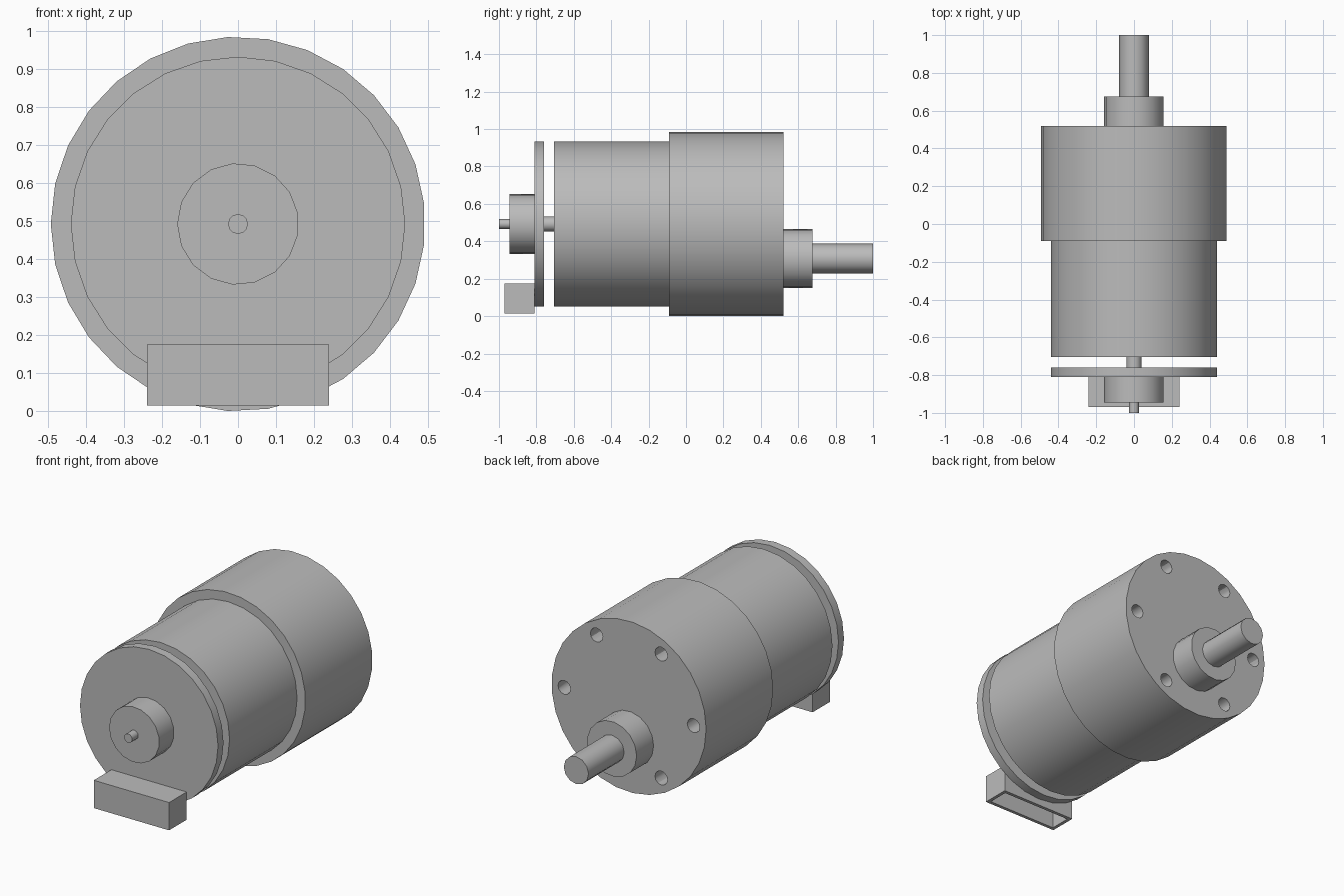
import bpy, bmesh
from math import cos, sin, pi, radians

cube = bpy.data.objects.get("Cube")
if cube:
    bpy.data.objects.remove(cube, do_unlink=True)

AXIS_Z = 0.4925     # motor axis height
OUTPUT_Z = 0.308    # offset output axis height

metal = bpy.data.materials.new("plain grey")
metal.use_nodes = True
GREY = (0.5, 0.5, 0.5, 1)
metal.diffuse_color = GREY
metal.node_tree.nodes["Principled BSDF"].inputs["Base Color"].default_value = GREY


def finish(name, bm):
    bmesh.ops.recalc_face_normals(bm, faces=bm.faces)
    mesh = bpy.data.meshes.new(name)
    bm.to_mesh(mesh)
    bm.free()
    mesh.materials.append(metal)
    obj = bpy.data.objects.new(name, mesh)
    bpy.context.collection.objects.link(obj)
    return obj


def smooth(obj):
    bpy.ops.object.select_all(action='DESELECT')
    obj.select_set(True)
    bpy.context.view_layer.objects.active = obj
    bpy.ops.object.shade_smooth_by_angle(angle=radians(35))


def add_cylinder(bm, radius, y0, y1, sides, x=0, z=AXIS_Z):
    """Closed cylinder along y with its first corner on the -x side."""
    angles = [pi + 2 * pi * k / sides for k in range(sides)]
    ring = [bm.verts.new((x + radius * cos(a), y0, z + radius * sin(a))) for a in angles]
    cap = bm.faces.new(ring)
    side = bmesh.ops.extrude_face_region(bm, geom=[cap], use_keep_orig=True)
    moved = [v for v in side["geom"] if isinstance(v, bmesh.types.BMVert)]
    bmesh.ops.translate(bm, verts=moved, vec=(0, y1 - y0, 0))


def cylinder(name, *args, **kwargs):
    bm = bmesh.new()
    add_cylinder(bm, *args, **kwargs)
    obj = finish(name, bm)
    smooth(obj)
    return obj


# Body, encoder and shafts
cylinder("motor_can", 0.44, -0.705, -0.09, 28)
cylinder("encoder_board", 0.44, -0.81, -0.76, 28)
cylinder("rear_shaft", 0.04, -0.76, -0.705, 12)
cylinder("encoder_magnet", 0.16, -0.945, -0.81, 17)
cylinder("rear_shaft_tip", 0.026, -1.0, -0.945, 12)
cylinder("output_boss", 0.158, 0.52, 0.675, 17, z=OUTPUT_Z)
cylinder("output_shaft", 0.079, 0.675, 1.0, 12, z=OUTPUT_Z)

# Gearbox with a ring of six mounting holes in its end face
gearbox = cylinder("gearbox", 0.4925, -0.09, 0.52, 29)
bm = bmesh.new()
for k in range(6):
    a = k * pi / 3
    add_cylinder(bm, 0.04, 0.4, 0.6, 12, x=0.412 * cos(a), z=AXIS_Z + 0.412 * sin(a))
cutter = finish("mounting_hole_cutter", bm)
cutter.hide_render = True
cut = gearbox.modifiers.new("mounting_holes", 'BOOLEAN')
cut.operation = 'DIFFERENCE'
cut.solver = 'EXACT'
cut.object = cutter
bpy.context.view_layer.objects.active = gearbox
bpy.ops.object.modifier_apply(modifier=cut.name)
bpy.data.objects.remove(cutter, do_unlink=True)
smooth(gearbox)

# Connector housing, open underneath
bm = bmesh.new()
bmesh.ops.create_cube(bm, size=1)
bmesh.ops.scale(bm, verts=bm.verts, vec=(0.48, 0.16, 0.16))
bmesh.ops.translate(bm, verts=bm.verts, vec=(0, -0.89, 0.095))
bm.normal_update()
bottom = min(bm.faces, key=lambda f: f.calc_center_median().z)
bmesh.ops.inset_region(bm, faces=[bottom], thickness=0.027)
pocket = bmesh.ops.extrude_face_region(bm, geom=[bottom])
floor = [v for v in pocket["geom"] if isinstance(v, bmesh.types.BMVert)]
bmesh.ops.translate(bm, verts=floor, vec=(0, 0, 0.13))
if bottom.is_valid:
    bmesh.ops.delete(bm, geom=[bottom], context='FACES_ONLY')
finish("connector_housing", bm)
